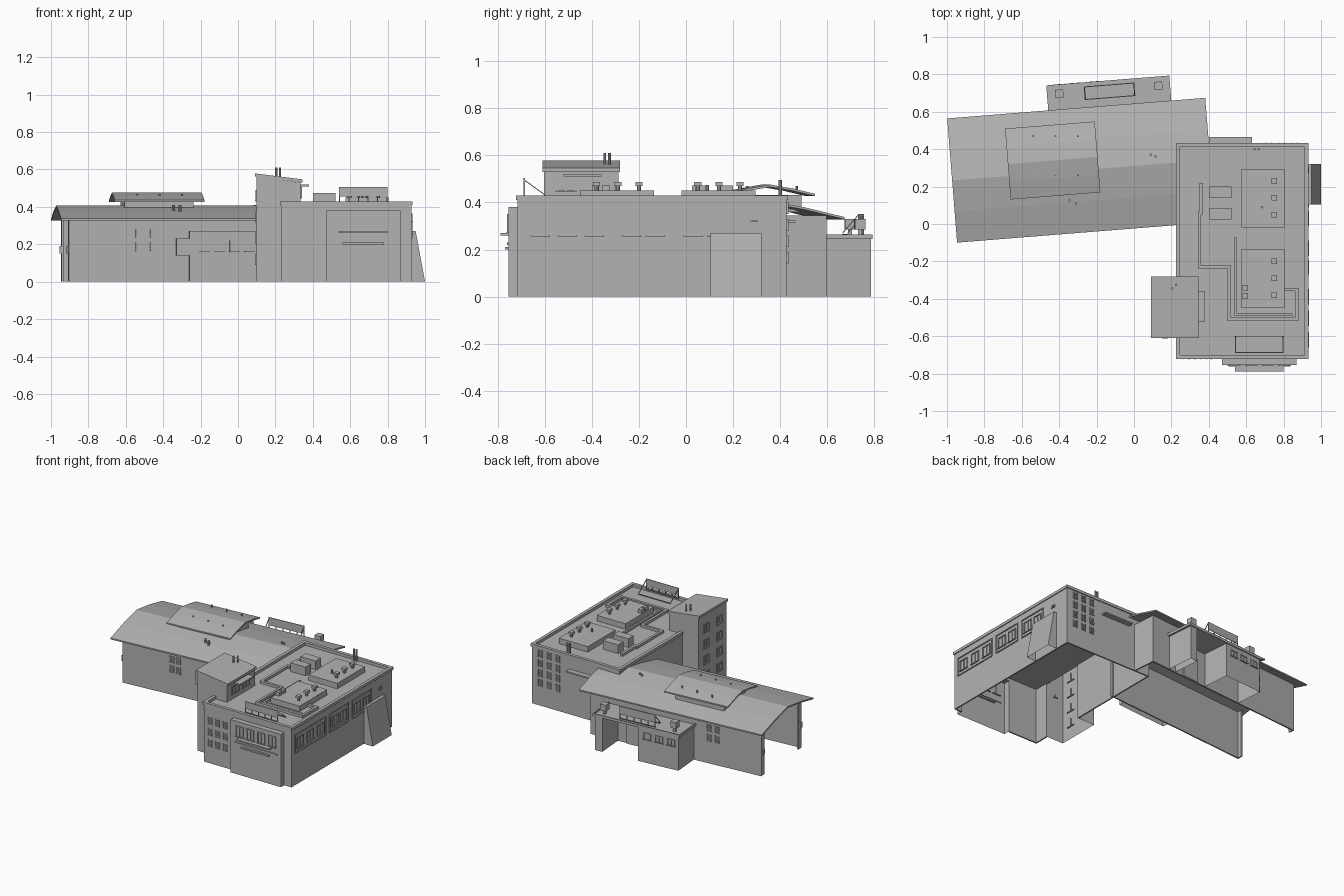
import bpy, bmesh, math
from mathutils import Matrix

default_cube = bpy.data.objects.get("Cube")
if default_cube:
    bpy.data.objects.remove(default_cube)

grey = (.45, .45, .45, 1)
concrete = bpy.data.materials.new("concrete_grey")
concrete.use_nodes = True
concrete.diffuse_color = grey
concrete.node_tree.nodes["Principled BSDF"].inputs["Base Color"].default_value = grey


def frame(x=0, y=0, turn=0):
    return Matrix.Translation((x, y, 0)) @ Matrix.Rotation(math.radians(turn), 4, 'Z')


def spread(first, last, count):
    return [first + (last - first) * i / (count - 1) for i in range(count)]


def extrude(profile, start, stop, along='y', skip=0):
    return profile, start, stop, along, skip


def box(left, right, front, back, bottom, top, skip=0):
    profile = [(left, bottom), (left, top), (right, top), (right, bottom)]
    return extrude(profile, front, back, 'y', skip)


def block(x, y, width, depth, bottom, top):
    return box(x - width / 2, x + width / 2, y - depth / 2, y + depth / 2, bottom, top)


def tube(x, y, bottom, top, radius, sides=8):
    turns = [math.tau * i / sides for i in range(sides)]
    ring = [(x + radius * math.cos(a), y + radius * math.sin(a)) for a in turns]
    return extrude(ring, bottom, top, 'z')


def part(name, shapes, at=frame()):
    # join all shapes into one object; skip leaves the last sides open
    bm = bmesh.new()
    for profile, start, stop, along, skip in shapes:
        place = {'x': lambda p, t: (t, *p), 'y': lambda p, t: (p[0], t, p[1]),
                 'z': lambda p, t: (*p, t)}[along]
        near, far = [[bm.verts.new(place(p, t)) for p in profile] for t in (start, stop)]
        bm.faces.new(near)
        bm.faces.new(far)
        for i in range(len(profile) - skip):
            j = (i + 1) % len(profile)
            bm.faces.new((near[i], near[j], far[j], far[i]))
    bmesh.ops.recalc_face_normals(bm, faces=bm.faces)
    mesh = bpy.data.meshes.new(name)
    bm.to_mesh(mesh)
    bm.free()
    mesh.transform(at)
    mesh.materials.append(concrete)
    bpy.context.collection.objects.link(bpy.data.objects.new(name, mesh))


def outline(left, right, bottom, top, bar=.006):
    # four thin bars lying on a wall, outward is local -y
    return [box(left, right, -bar, 0, bottom, bottom + bar),
            box(left, right, -bar, 0, top - bar, top),
            box(left, left + bar, -bar, 0, bottom, top),
            box(right - bar, right, -bar, 0, bottom, top)]


def windows(name, at, columns, rows, width, height):
    shapes = []
    for x in columns:
        for z in rows:
            low, high = z - height / 2, z + height / 2
            shapes += outline(x - width / 2, x + width / 2, low, high)
            shapes.append(block(x, 0, width / 10, .01, low, high))
            shapes.append(block(x, 0, width * 1.1, .016, low, low + .005))
    part(name, shapes, at)


def louvres(name, at, columns, rows):
    shapes = []
    for x in columns:
        for z in rows:
            shapes += [block(x, 0, .036, .012, h, h + .005) for h in spread(z, z + .04, 4)]
            shapes += [block(x + side, 0, .004, .014, z, z + .05) for side in (-.014, .014)]
    part(name, shapes, at)


def duct(name, path, radius):
    # square duct through a path of axis-aligned corners
    shapes = []
    for (xa, ya), (xb, yb) in zip(path, path[1:]):
        shapes.append(block((xa + xb) / 2, (ya + yb) / 2, abs(xa - xb) + 2 * radius,
                            abs(ya - yb) + 2 * radius, roof, roof + 2 * radius))
    part(name, shapes)


def billboard(name, left, right, y, foot, base, height, at=frame()):
    # panel raised on posts, with rails and a slanting strut at each end
    top, bar = base + height, .005
    shapes = [box(left, right, y, y + bar, base + height / 3, top),
              box(left, right, y, y + bar, base - bar, base), block((left + right) / 2, foot, right - left, bar, base - bar, base)]
    shapes += [box(x, x + bar, y, y + bar, base, base + height / 3) for x in spread(left, right - bar, 6)]
    strut = [(y, top - 2 * bar), (y, top - bar), (foot, base + bar), (foot, base)]
    shapes += [extrude(strut, x, x + bar, 'x') for x in (left, right - bar)]
    part(name, shapes, at)


def arch(half, eave, ridge, thick, middle=0):
    # shallow rounded gable with a parallel underside
    top = [(middle + half * t, ridge - (ridge - eave) * abs(t) ** 1.25) for t in spread(-1, 1, 5)]
    return top + [(y, z - thick) for y, z in reversed(top)]


# Main shell: roof, walls with openings to the bay and tower, parapet
left, right, front, back, roof, rim = .23, .928, -.717, .428, .41, .43
skin, lip, over = .01, .017, .006
west, east, south, north, high, low = .1, .335, -.603, -.287, .562, .53
bay, bay_left, bay_right, bay_top = front - .037, .47, .87, .38
part("main_roof", [box(left, right, front, back, roof - skin, roof)])
part("main_walls", [box(right - skin, right, front, back, 0, roof), box(left, right, back - skin, back, 0, roof),
                    box(left, left + skin, front, south, 0, roof), box(left, left + skin, north, back, 0, roof),
                    box(left, bay_left, front, front + skin, 0, roof), box(bay_right, right, front, front + skin, 0, roof),
                    box(bay_left, bay_right, front, front + skin, bay_top, roof)])
part("front_bay", [extrude([(bay, 0), (bay, bay_top), (front, bay_top), (front, 0)], bay_left, bay_right, 'x', 2)])
part("parapet", [box(left - over, right + over, front - over, front + lip, roof, rim),
                 box(left - over, right + over, back - lip, back + over, roof, rim),
                 box(left - over, left + lip, front, back, roof, rim), box(right - lip, right + over, front, back, roof, rim)])
part("front_canopy", [box(.54, .8, bay - .035, bay, .26, .27)])
part("back_canopy", [box(.4, .63, back, back + .037, .315, .325)])
part("side_buttress", [extrude([(right, 0), (right, .27), (.95, .27), (1, 0)], .105, .32, skip=1)])

# Windows, panels and louvres on the main walls
right_wall, bay_wall = frame(right, 0, 90), frame(0, bay)
for name, start, stop, count in (("front", -.68, -.33, 3), ("middle", -.29, -.07, 2), ("rear", -.03, .19, 2)):
    part(name + "_side_panel", outline(start, stop, .23, .365), right_wall)
    windows(name + "_side_windows", right_wall, spread(start + .06, stop - .06, count), [.295], .075, .08)
windows("small_side_window", right_wall, [.29], [.33], .03, .02)
windows("bay_windows", bay_wall, spread(.54, .8, 4), [.31], .06, .08)
part("bay_ledge", [block(.67, 0, .34, .012, .22, .23), block(.67, 0, .22, .03, .2, .21)], bay_wall)
louvres("front_louvres", frame(0, front), spread(.28, .4, 3), spread(.12, .28, 3))
louvres("back_louvres", frame(0, back, 180), spread(-.86, -.72, 3), spread(.14, .35, 4))

# Roof platforms, vents and units
deck = .45
part("roof_platforms", [box(.575, .805, y, y + .315, roof, deck) for y in (-.45, -.02)])
vents = []
for y in spread(.05, .23, 3) + spread(-.38, -.2, 3):
    vents += [tube(.75, y, deck, deck + .02, .009), block(.75, y, .03, .03, deck + .02, deck + .037)]
part("roof_vents", vents + [tube(.685, .09, deck, deck + .025, .007)])
part("roof_pipes", [tube(x, .4, roof, .495, .007) for x in (.645, .665)])
part("large_roof_units", [block(.46, y, .12, .06, roof, .473) for y in (.055, .17)])
part("small_roof_units", [block(.595, y, .03, .03, deck, deck + .025) for y in (-.385, -.34)])
duct("long_duct", [(.36, .21), (.36, .06), (.35, .06), (.35, -.23), (.51, -.23),
                   (.51, -.51), (.87, -.51), (.87, -.35), (.8, -.35)], .009)
duct("short_duct", [(.545, -.08), (.545, -.485), (.84, -.485)], .007)
billboard("roof_board", .54, .8, -.69, -.6, rim, .075)

# Stair tower with sloping roof, open to the main block
part("stair_tower", [extrude([(west, 0), (west, high), (east, low), (east, roof), (left, roof), (left, 0)],
                             south, north, skip=2)])
part("tower_roof", [extrude([(west - skin, high), (west - skin, high + lip), (east + skin, low + lip),
                             (east + skin, low)], south - over, north + over)])
part("tower_canopy", [box(east, east + .045, -.52, -.36, .51, .52)])
part("tower_pipes", [tube(x, x - .55, low, .61, .006) for x in (.205, .225)])
windows("tower_left_windows", frame(west, 0, -90), (.37, .52), spread(.12, .46, 4), .06, .06)
windows("tower_front_window", frame(0, south), [.165], [.33], .03, .025)
windows("tower_right_windows", frame(east, 0, 90), (-.51, -.39), [.475], .08, .06)

# Long wing, turned slightly and open at its far end
wing = frame(-.2825, .2875, 4.56)
half, end, eave = .26, .645, .345
part("wing_roof", [extrude(arch(.333, .338, .408, skin), -.692, .692, 'x')], wing)
part("raised_roof", [extrude(arch(.19, .437, .476, skin, .064), -.388, .093, 'x')], wing)
part("raised_roof_base", [box(-.33, .04, -.07, .2, .36, .432)], wing)
part("wing_walls", [box(-end, .52, -half, skin - half, 0, eave), box(-end, end, half - skin, half, 0, eave),
                    box(-end, skin - end, -half, -half + .04, 0, eave), box(-end, skin - end, half - .04, half, 0, eave),
                    box(end - skin, end, .08, half, 0, eave)], wing)
porch = half + .04
part("wing_front_bay", [box(0, .4, -porch, -half, 0, .27, 1), box(-.07, 0, -porch, -half, .14, .23)], wing)
louvres("wing_front_louvres", wing @ frame(0, -half), (-.27, -.22), (.16, .23))
louvres("wing_back_louvres", wing @ frame(0, half, 180), (.25, .31), (.16, .23))
windows("wing_bay_windows", wing @ frame(0, -porch), spread(.08, .32, 4), [.19], .05, .06)
part("wing_end_fixtures", [block(-end, y, .02, .024, .15, .19) for y in (-.24, .24)], wing)
part("wing_roof_vents", [tube(x, y, .36, .41, .007) for x, y in ((.09, .37), (.115, .36), (-.31, .11), (-.345, .125))])
part("raised_roof_vents", [tube(x, y, .44, .47, .005) for x in spread(-.54, -.3, 3) for y in (.26, .47)])

# Rear annex with flat roof, pier and sign
annex, slab = .46, .255
part("annex_body", [box(a, b, half, annex, 0, .25, 1) for a, b in ((-.135, .17), (.44, .495))], wing)
a, b, edge, trim = -.15, .51, .467, .008
part("annex_roof", [box(a, b, half, edge, .245, slab), box(a, b, edge - trim, edge, slab, slab + trim),
                    box(a, a + trim, half, edge, slab, slab + trim), box(b - trim, b, half, edge, slab, slab + trim)], wing)
for name, x in (("left", .447), ("right", -.084)):
    part(name + "_annex_unit", [block(x, .417, .044, .044, .285, .33), block(x, .417, .016, .016, slab, .285)], wing)
billboard("annex_board", .05, .32, .44, .375, slab + .012, .085, wing)
windows("annex_windows", wing @ frame(0, annex, 180), spread(-.1, .08, 3), [.19], .06, .05)
part("annex_back_door", [box(.24, .37, half, half + trim, 0, .17)], wing)
